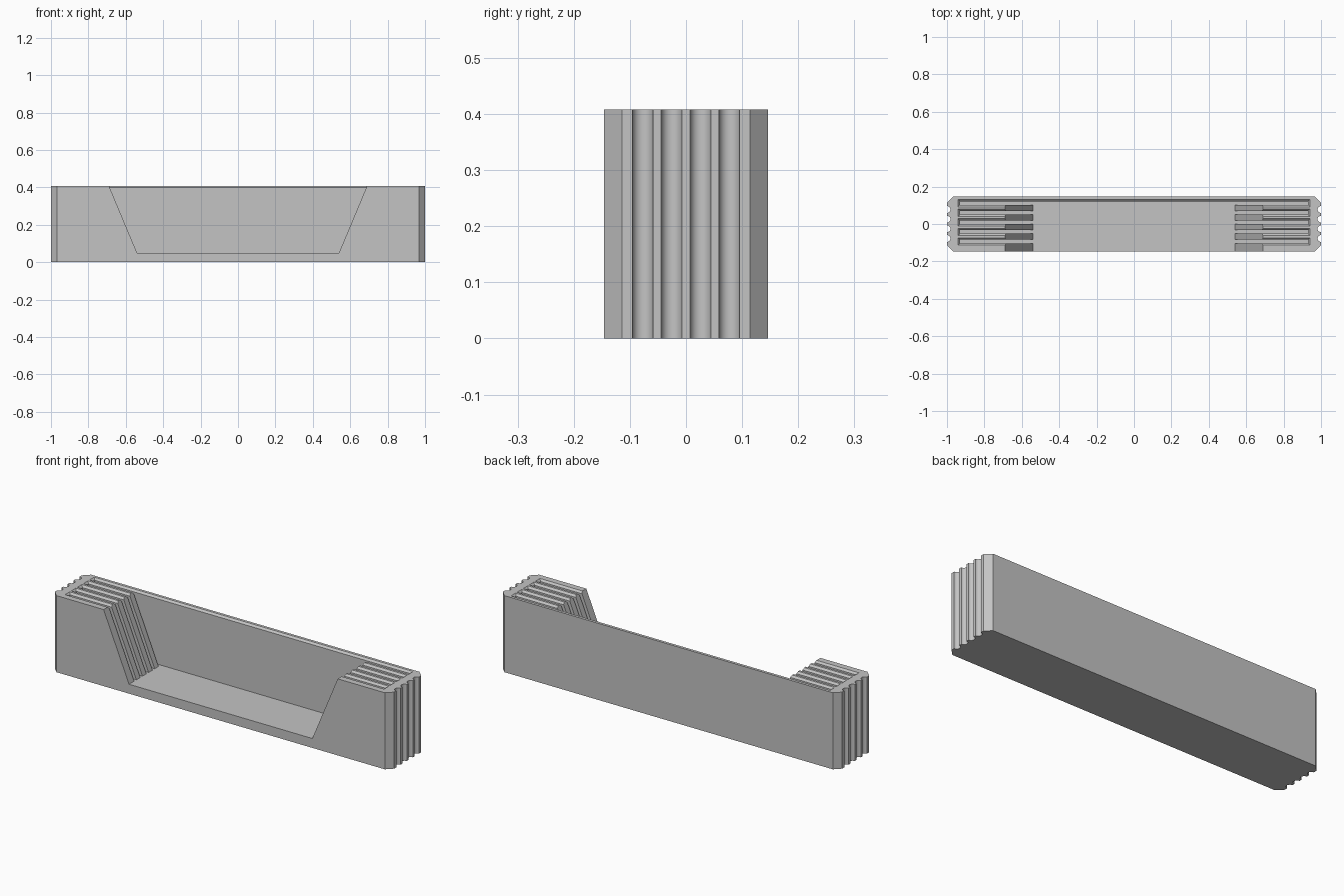
import bpy, bmesh, math

if "Cube" in bpy.data.objects:
    bpy.data.objects.remove(bpy.data.objects["Cube"], do_unlink=True)

HX, HY, H = 1.0, 0.146, 0.408      # half length, half depth, height
FLOOR = 0.05                       # tray floor height
SLOT_W, PITCH, BACK = 0.019, 0.0513, 0.121
BEVEL = 0.01                       # lead-in chamfer of the slots

grey = bpy.data.materials.new("plain grey")
grey.use_nodes = True
grey.diffuse_color = (0.55, 0.55, 0.55, 1)
grey.node_tree.nodes["Principled BSDF"].inputs["Base Color"].default_value = (0.55, 0.55, 0.55, 1)


def make_object(name, bm):
    bmesh.ops.recalc_face_normals(bm, faces=bm.faces)
    mesh = bpy.data.meshes.new(name)
    bm.to_mesh(mesh)
    bm.free()
    mesh.materials.append(grey)
    obj = bpy.data.objects.new(name, mesh)
    bpy.context.collection.objects.link(obj)
    return obj


def loft(name, rings):
    """Closed solid through rings of equal point count."""
    bm = bmesh.new()
    loops = [[bm.verts.new(p) for p in ring] for ring in rings]
    n = len(loops[0])
    for low, high in zip(loops, loops[1:]):
        for i in range(n):
            j = (i + 1) % n
            bm.faces.new((low[i], low[j], high[j], high[i]))
    bm.faces.new(loops[0][::-1])
    bm.faces.new(loops[-1])
    return make_object(name, bm)


def rectangle(x, y0, y1, z):
    return [(-x, y0, z), (x, y0, z), (x, y1, z), (-x, y1, z)]


# Body outline: chamfered corners and four round grip grooves on each end
chamfer, radius, steps = 0.032, 0.0185, 10
side = [(HX - chamfer, -HY), (HX, -HY + chamfer)]
for k in range(4):
    centre = (k - 1.5) * 0.0515
    for s in range(steps + 1):
        a = math.pi * s / steps
        side.append((HX - radius * math.sin(a), centre - radius * math.cos(a)))
side += [(HX, HY - chamfer), (HX - chamfer, HY)]
outline = side + [(-x, -y) for x, y in side]
body = loft("holder_body", [[(x, y, z) for x, y in outline] for z in (0, H)])

# Sloped front opening, reaching into the rearmost slot
slope = (0.69 - 0.54) / (H - FLOOR)
top = H + 0.1
opening = [(-0.54, FLOOR), (0.54, FLOOR),
           (0.54 + slope * (top - FLOOR), top), (-0.54 - slope * (top - FLOOR), top)]
cutters = [loft("opening_cutter", [[(x, y, z) for x, z in opening]
                                   for y in (-HY - 0.1, BACK - SLOT_W / 2)])]

# Five full-length slots with chamfered mouths
for i in range(5):
    y1 = BACK - i * PITCH
    y0 = y1 - SLOT_W
    wide = (0.94, y0 - BEVEL, y1 + BEVEL)
    cutters.append(loft("slot_cutter", [
        rectangle(0.93, y0, y1, FLOOR),
        rectangle(0.93, y0, y1, H - BEVEL),
        rectangle(*wide, H),
        rectangle(*wide, top)]))

# Carve the body, then discard the cutters
bpy.context.view_layer.objects.active = body
for cutter in cutters:
    cutter.hide_render = True
    mod = body.modifiers.new("carve", "BOOLEAN")
    mod.operation, mod.solver, mod.object = "DIFFERENCE", "EXACT", cutter
    bpy.ops.object.modifier_apply(modifier=mod.name)
    bpy.data.objects.remove(cutter, do_unlink=True)

bpy.ops.object.select_all(action="DESELECT")
body.select_set(True)
bpy.ops.object.shade_smooth_by_angle(angle=math.radians(25))
